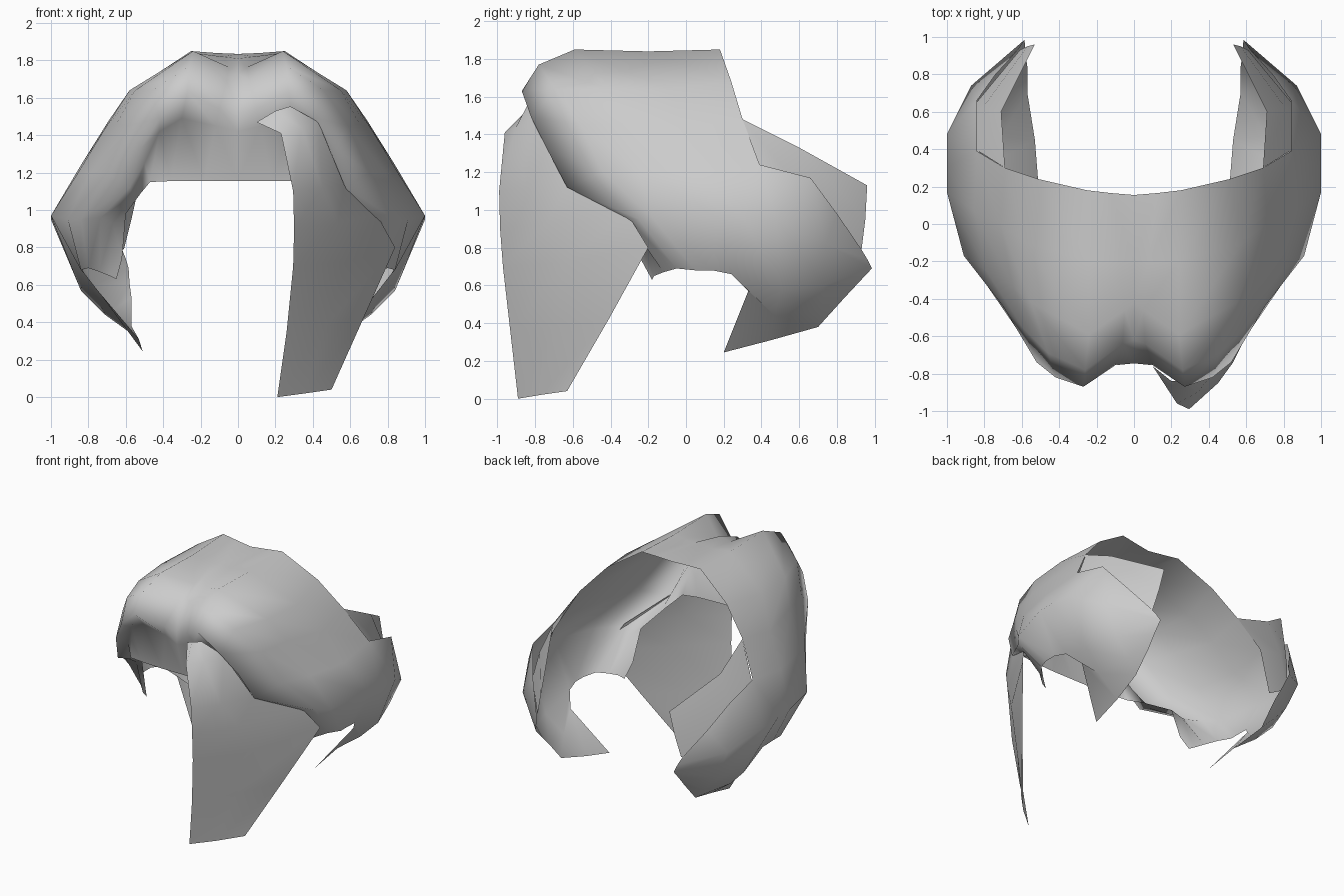
import bpy

hair_grey = bpy.data.materials.new("hair_grey")
hair_grey.diffuse_color = (0.6, 0.6, 0.6, 1)


def loft(name, sheets, mirrored=True):
    """Skin each sheet (a list of equal-length point rows) into one smooth open surface."""
    verts, faces = [], []
    for rows in sheets:
        start, n = len(verts), len(rows[0])
        for row in rows:
            verts.extend(row)
        for i in range(len(rows) - 1):
            for j in range(n - 1):
                a = start + i * n + j
                faces.append((a, a + 1, a + n + 1, a + n))
    mesh = bpy.data.meshes.new(name)
    mesh.from_pydata(verts, [], faces)
    mesh.materials.append(hair_grey)
    mesh.shade_smooth()
    obj = bpy.data.objects.new(name, mesh)
    bpy.context.collection.objects.link(obj)
    if mirrored:
        mod = obj.modifiers.new("mirror", 'MIRROR')
        mod.use_clip = True
    weld = obj.modifiers.new("weld", 'WELD')
    weld.merge_threshold = 0.002
    return obj


# Cap sections, each from the centre line down to the side hem
forehead_hem = [(0, -.66, 1.155), (.18, -.66, 1.155), (.36, -.65, 1.155), (.47, -.63, 1.15),
                (.52, -.5, 1.09), (.6, -.31, .98), (.62, -.24, .74), (.65, -.18, .63)]
crease = [(0, -.74, 1.42), (.12, -.71, 1.45), (.3, -.72, 1.49), (.42, -.69, 1.42),
          (.5, -.62, 1.25), (.56, -.53, 1.08), (.67, -.28, .93), (.69, -.17, .65)]
bulge = [(0, -.745, 1.52), (.1, -.755, 1.54), (.27, -.87, 1.63), (.42, -.82, 1.49),
         (.52, -.74, 1.33), (.58, -.63, 1.12), (.735, -.32, .96), (.74, -.12, .67)]
brow_top = [(0, -.62, 1.73), (.06, -.64, 1.69), (.26, -.78, 1.77), (.46, -.69, 1.64),
            (.59, -.56, 1.45), (.7, -.44, 1.2), (.84, -.25, .95), (.8, -.05, .69)]
crown_front = [(0, -.42, 1.81), (.05, -.46, 1.765), (.24, -.59, 1.85), (.55, -.42, 1.64),
               (.65, -.33, 1.46), (.79, -.25, 1.2), (.91, -.17, .95), (.84, .05, .68)]
crown = [(0, -.2, 1.835), (.08, -.2, 1.82), (.24, -.2, 1.84), (.58, -.1, 1.64),
         (.715, 0, 1.43), (.855, .07, 1.2), (1, .17, .97), (.84, .14, .68)]
back_hem = [(0, .155, 1.83), (.12, .165, 1.84), (.25, .18, 1.85), (.51, .24, 1.68),
            (.69, .3, 1.48), (.84, .39, 1.24), (1, .3, .97), (.82, .24, .66)]

# Wing sections sweep back from the cap and curl inward at the bottom
wing = [
    back_hem[5:] + [(.75, .33, .57), (.51, .2, .245)],
    [(.84, .66, 1.17), (1, .48, .95), (.84, .5, .57), (.71, .47, .44), (.53, .45, .31)],
    [(.74, .8, .98), (.87, .74, .82), (.77, .73, .6), (.66, .72, .47), (.57, .7, .38)],
    [(.62, .93, .79), (.6, .96, .74), (.585, .985, .69), (.58, .91, .61), (.57, .84, .535)],
]
loft("hair_cap", [[forehead_hem, crease, bulge, brow_top, crown_front, crown, back_hem], wing])

# Inner flap lining each wing, running on from the cap's back hem
loft("inner_flap", [[
    [(.69, .3, 1.48), (.825, .385, 1.24), (.96, .32, .97)],
    [(.71, .6, 1.33), (.81, .62, 1.1), (.9, .58, .86)],
    [(.53, .96, 1.13), (.57, .95, .95), (.61, .93, .79)],
]])

# Long fringe lock hanging over one side of the face
outer = [(.28, -.84, 1.555), (.43, -.79, 1.47), (.57, -.63, 1.13), (.74, -.31, .98),
         (.84, -.2, .8), (.67, -.41, .42), (.5, -.63, .04)]
middle = [(.2, -.84, 1.53), (.34, -.9, 1.44), (.45, -.85, 1.12), (.53, -.74, .93),
          (.58, -.64, .72), (.47, -.7, .38), (.36, -.77, .02)]
inner = [(.1, -.76, 1.47), (.23, -.96, 1.41), (.295, -.99, 1.1), (.3, -.985, .9),
         (.295, -.97, .7), (.26, -.93, .35), (.21, -.89, 0)]
loft("fringe_lock", [list(zip(outer, middle, inner))], mirrored=False)
